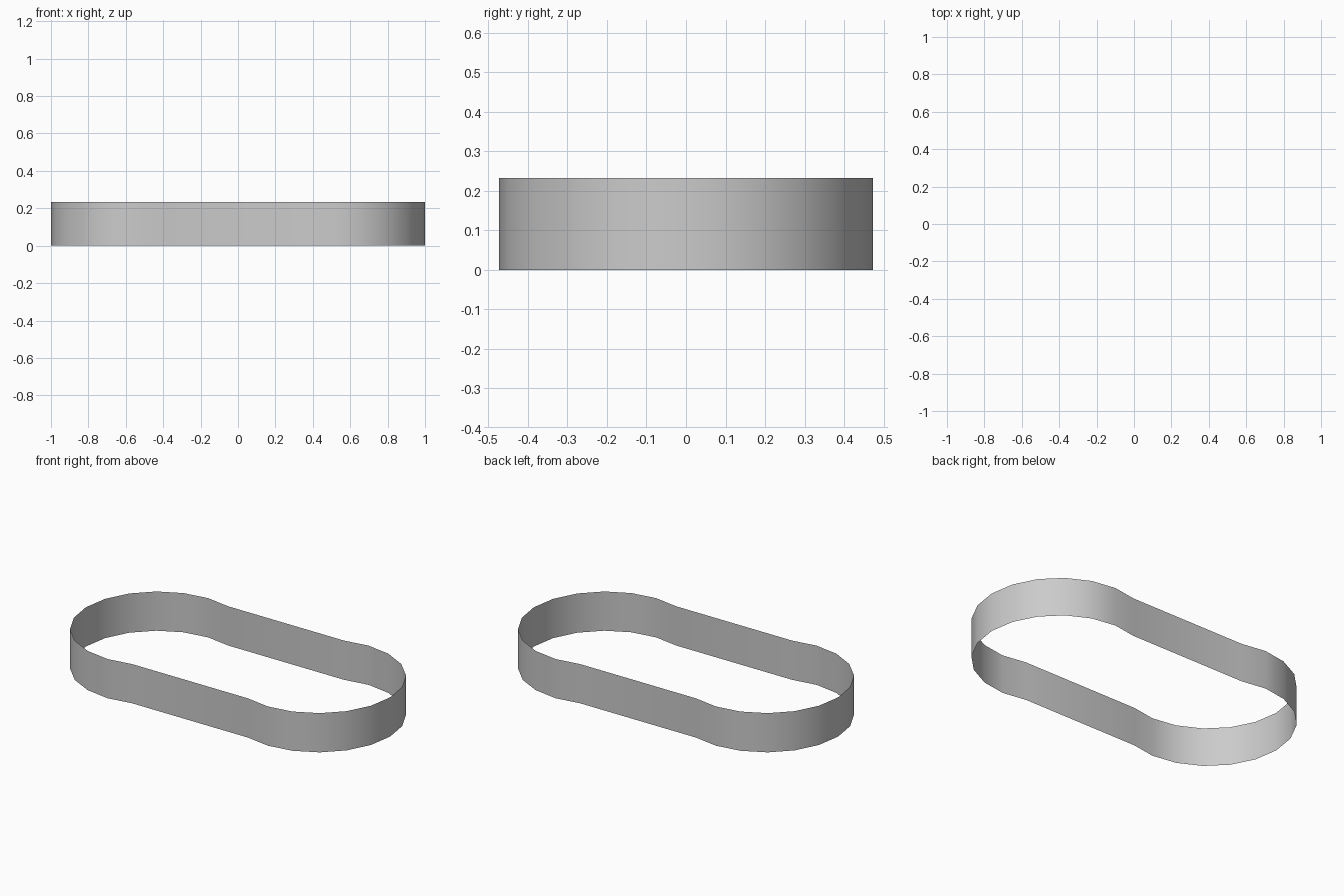
import bpy, bmesh
from math import cos, sin, radians

if "Cube" in bpy.data.objects:
    bpy.data.objects.remove(bpy.data.objects["Cube"])

RADIUS, CENTRE, HEIGHT, STEP = 0.473, 0.527, 0.233, 18


def end_arc(side):
    # part of a 20-sided circle, running past the quarter points to form the waist
    start = -108 if side > 0 else 72
    return [(side * CENTRE + RADIUS * cos(radians(start + i * STEP)),
             RADIUS * sin(radians(start + i * STEP))) for i in range(13)]


# Open thin band: two round ends joined by straight sides
bm = bmesh.new()
ring = [bm.verts.new((x, y, 0)) for x, y in end_arc(1) + end_arc(-1)]
edges = [bm.edges.new((a, b)) for a, b in zip(ring, ring[1:] + ring[:1])]
wall = bmesh.ops.extrude_edge_only(bm, edges=edges)["geom"]
bmesh.ops.translate(bm, vec=(0, 0, HEIGHT),
                    verts=[g for g in wall if isinstance(g, bmesh.types.BMVert)])

# Face the wall outwards
bm.normal_update()
bm.faces.ensure_lookup_table()
flipped = [f for f in bm.faces
           if f.normal.y * f.calc_center_median().y < -1e-4
           and abs(f.calc_center_median().y) > 0.44]
if flipped:
    bmesh.ops.reverse_faces(bm, faces=bm.faces[:])

mesh = bpy.data.meshes.new("band")
bm.to_mesh(mesh)
bm.free()
band = bpy.data.objects.new("band", mesh)
bpy.context.collection.objects.link(band)
bpy.context.view_layer.objects.active = band
band.select_set(True)
bpy.ops.object.shade_smooth_by_angle(angle=radians(30))
